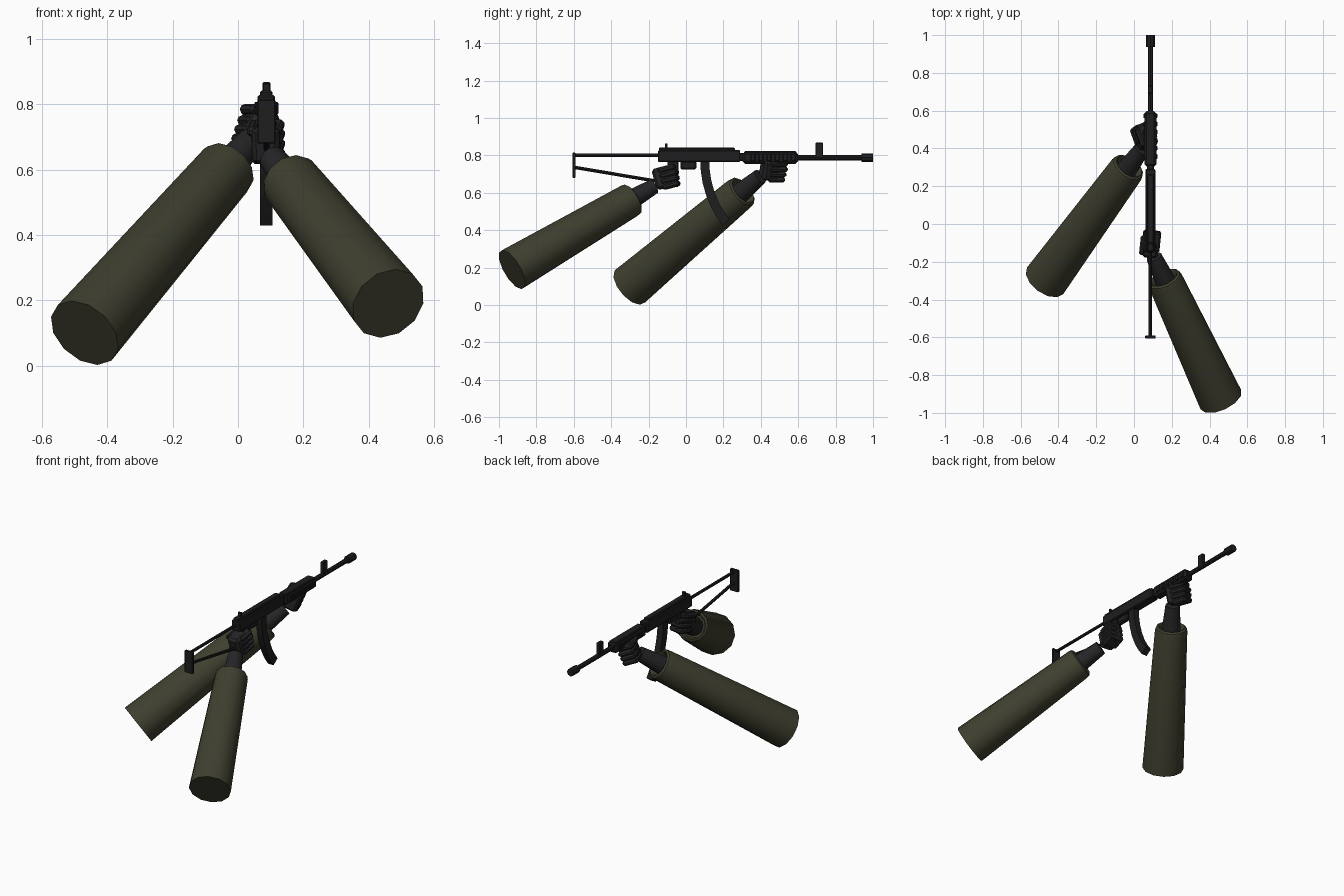
import bpy, bmesh, math
from mathutils import Vector, Matrix, Euler

if "Cube" in bpy.data.objects:
    bpy.data.objects.remove(bpy.data.objects["Cube"])


def material(name, rgb):
    m = bpy.data.materials.new(name)
    m.diffuse_color = (*rgb, 1)
    m.use_nodes = True
    m.node_tree.nodes["Principled BSDF"].inputs["Base Color"].default_value = m.diffuse_color
    return m


GUN = material("gun black", (0.013, 0.013, 0.014))
GLOVE = material("glove charcoal", (0.019, 0.019, 0.021))
SLEEVE = material("sleeve olive", (0.050, 0.050, 0.029))
GX = 0.087  # gun centre line


def finish(bm, name, mat, smooth=False):
    bmesh.ops.recalc_face_normals(bm, faces=bm.faces)
    me = bpy.data.meshes.new(name)
    bm.to_mesh(me)
    bm.free()
    ob = bpy.data.objects.new(name, me)
    bpy.context.collection.objects.link(ob)
    me.materials.append(mat)
    if smooth:
        bpy.ops.object.select_all(action='DESELECT')
        ob.select_set(True)
        bpy.context.view_layer.objects.active = ob
        bpy.ops.object.shade_smooth_by_angle(angle=math.radians(40))
    return ob


def box(name, lo, hi, mat=GUN, bevel=0.005, matrix=None):
    lo, hi = Vector(lo), Vector(hi)
    bm = bmesh.new()
    bmesh.ops.create_cube(bm, size=1)
    for v in bm.verts:
        v.co = Vector(a * b for a, b in zip(v.co, hi - lo)) + (lo + hi) / 2
    if bevel:
        bmesh.ops.bevel(bm, geom=bm.edges[:], offset=bevel, segments=1, affect='EDGES')
    if matrix:
        bm.transform(matrix)
    return finish(bm, name, mat)


def lathe(name, start, end, profile, mat=GUN, sides=12):
    """Revolve (distance, radius) pairs around the line start -> end."""
    start, axis = Vector(start), Vector(end) - Vector(start)
    rot = axis.to_track_quat('Z', 'Y')
    bm = bmesh.new()
    rings = []
    for d, r in profile:
        rings.append([bm.verts.new(start + rot @ Vector((r * math.cos(a), r * math.sin(a), d)))
                      for a in (2 * math.pi * i / sides for i in range(sides))])
    for p, q in zip(rings, rings[1:]):
        for i in range(sides):
            j = (i + 1) % sides
            bm.faces.new((p[i], p[j], q[j], q[i]))
    bm.faces.new(rings[0])
    bm.faces.new(rings[-1])
    return finish(bm, name, mat, True)


def rod(name, a, b, r, mat=GUN, sides=8):
    return lathe(name, a, b, [(0, r), ((Vector(b) - Vector(a)).length, r)], mat, sides)


def gbox(name, w, y0, y1, z0, z1, **kw):
    """Box centred on the gun line."""
    return box(name, (GX - w / 2, y0, z0), (GX + w / 2, y1, z1), **kw)


# Receiver, cover, sights and trigger guard
gbox("receiver", 0.054, -0.15, 0.29, 0.765, 0.828)
gbox("receiver_cover", 0.038, -0.145, 0.262, 0.815, 0.842)
gbox("rear_sight", 0.022, -0.112, -0.098, 0.835, 0.865, bevel=0.002)
gbox("trigger_guard", 0.03, -0.03, 0.055, 0.725, 0.77, bevel=0.008)
gbox("barrel_joint", 0.036, 0.28, 0.32, 0.77, 0.812)

# Handguard with side ribs
gbox("handguard", 0.062, 0.303, 0.598, 0.755, 0.818, bevel=0.012)
gbox("handguard_top", 0.05, 0.31, 0.59, 0.80, 0.823)
for i in range(6):
    y = 0.345 + i * 0.043
    gbox(f"handguard_rib_{i}", 0.074, y, y + 0.026, 0.768, 0.808, bevel=0.004)

# Barrel, muzzle and front sight
rod("barrel", (GX, 0.59, 0.788), (GX, 0.95, 0.788), 0.014)
rod("muzzle", (GX, 0.937, 0.788), (GX, 1.0, 0.788), 0.023)
gbox("front_sight", 0.024, 0.692, 0.732, 0.78, 0.868, bevel=0.003)

# Folding wire stock
rod("stock_upper_rod", (GX, -0.15, 0.801), (GX, -0.6, 0.801), 0.009)
rod("stock_lower_rod", (GX, -0.13, 0.658), (GX, -0.6, 0.737), 0.009)
gbox("butt_plate", 0.055, -0.606, -0.59, 0.68, 0.815, bevel=0.003)

# Curved magazine swept along an arc
bm = bmesh.new()
prev = None
path = [Vector((0, *p)) for p in ((0.10, 0.785), (0.103, 0.72), (0.112, 0.66), (0.130, 0.595),
                                  (0.157, 0.53), (0.187, 0.48), (0.214, 0.443))]
for i, p in enumerate(path):
    t = (path[min(i + 1, 6)] - path[max(i - 1, 0)]).normalized()
    n = Vector((0, -t.z, t.y)) * 0.024
    ring = [bm.verts.new(p + n * s + Vector((GX + 0.019 * k, 0, 0)))
            for s, k in ((1, 1), (1, -1), (-1, -1), (-1, 1))]
    if prev:
        for k in range(4):
            bm.faces.new((prev[k], prev[k - 1], ring[k - 1], ring[k]))
    else:
        bm.faces.new(ring)
    prev = ring
bm.faces.new(prev)
finish(bm, "magazine", GUN)

# Pistol grip
gbox("pistol_grip", 0.035, -0.12, -0.06, 0.63, 0.77,
     matrix=Matrix.Translation((0, 0.02, 0)))


# Fists: palm, four stacked fingers and a thumb
def fist(side, centre, angles, thumb_x):
    m = Matrix.Translation(centre) @ Euler([math.radians(a) for a in angles]).to_matrix().to_4x4()
    box(side + "_palm", (-0.042, -0.062, -0.055), (0.042, 0.035, 0.06), GLOVE, 0.014, m)
    for i in range(4):
        z = 0.058 - i * 0.03
        tip = 0.072 - 0.004 * abs(i - 1)
        box(f"{side}_finger_{i}", (-0.048, -0.03, z - 0.031), (0.048, tip, z), GLOVE, 0.01, m)
    box(side + "_thumb", (thumb_x - 0.014, -0.05, 0.03), (thumb_x + 0.014, 0.055, 0.06),
        GLOVE, 0.009, m)


fist("right", (0.09, -0.108, 0.683), (15, 0, -6), -0.044)
fist("left", (0.058, 0.463, 0.727), (0, 22, 20), -0.044)


# Arms: tapered wrist inside a hollow-rimmed sleeve
def arm(side, cuff, end):
    cuff, end = Vector(cuff), Vector(end)
    d = (end - cuff).normalized()
    length = (end - cuff).length
    lathe(side + "_wrist", cuff - d * 0.145, end,
          [(0, 0.042), (0.10, 0.05), (0.19, 0.056)], GLOVE)
    lathe(side + "_sleeve", cuff, end,
          [(0.04, 0.066), (0.0, 0.07), (-0.008, 0.078), (0.0, 0.09), (0.018, 0.094),
           (length, 0.119)], SLEEVE)


arm("right", (0.16, -0.29, 0.565), (0.46, -0.93, 0.19))
arm("left", (-0.03, 0.30, 0.607), (-0.47, -0.30, 0.10))
